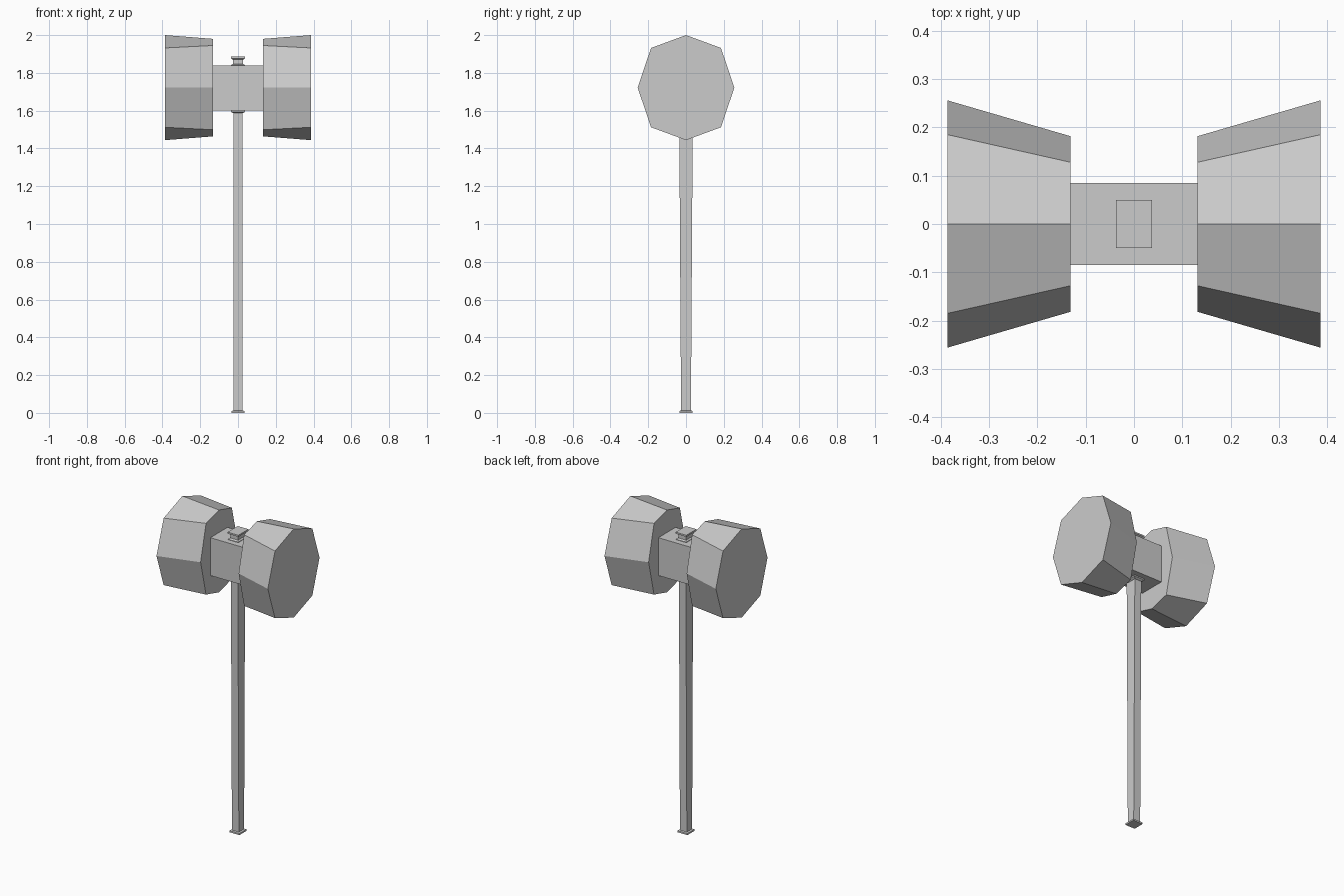
import bpy, bmesh

if "Cube" in bpy.data.objects:
    bpy.data.objects.remove(bpy.data.objects["Cube"])

HEAD_Z = 1.722


def loft(name, rings):
    """Closed solid through a series of matching rings of points."""
    bm = bmesh.new()
    loops = [[bm.verts.new(p) for p in ring] for ring in rings]
    n = len(loops[0])
    for a, b in zip(loops, loops[1:]):
        for i in range(n):
            j = (i + 1) % n
            bm.faces.new((a[i], a[j], b[j], b[i]))
    bm.faces.new(loops[0])
    bm.faces.new(loops[-1])
    bmesh.ops.recalc_face_normals(bm, faces=bm.faces)
    mesh = bpy.data.meshes.new(name)
    bm.to_mesh(mesh)
    bm.free()
    obj = bpy.data.objects.new(name, mesh)
    bpy.context.collection.objects.link(obj)
    return obj


def rect(hx, hy, z):
    return [(-hx, -hy, z), (hx, -hy, z), (hx, hy, z), (-hx, hy, z)]


def octagon(x, side, diag_y, diag_z, top):
    pts = [(side, 0), (diag_y, diag_z), (0, top), (-diag_y, diag_z),
           (-side, 0), (-diag_y, -diag_z), (0, -top), (diag_y, -diag_z)]
    return [(x, y, HEAD_Z + z) for y, z in pts]


# Flared octagonal striking heads
for name, s in (("left_head", -1), ("right_head", 1)):
    loft(name, [octagon(s * 0.132, 0.182, 0.128, 0.223, 0.258),
                octagon(s * 0.386, 0.256, 0.185, 0.210, 0.278)])

# Block joining the heads
loft("centre_block", [rect(0.132, 0.085, 1.602), rect(0.132, 0.085, 1.839)])

# Tapered handle running up through the block
loft("handle", [rect(0.024, 0.026, 0.01), rect(0.024, 0.036, 1.60),
                rect(0.024, 0.036, 1.87)])

# Pommel plate at the foot
loft("pommel", [rect(0.034, 0.035, 0), rect(0.034, 0.035, 0.010),
                rect(0.025, 0.027, 0.013)])

# Collar under the block
loft("lower_collar", [rect(0.026, 0.038, 1.587), rect(0.037, 0.050, 1.594),
                      rect(0.037, 0.050, 1.604)])

# Waisted cap on top of the block
loft("top_cap", [rect(0.036, 0.049, 1.836), rect(0.036, 0.049, 1.842),
                 rect(0.027, 0.038, 1.848), rect(0.027, 0.038, 1.870),
                 rect(0.037, 0.050, 1.876), rect(0.037, 0.050, 1.886)])
